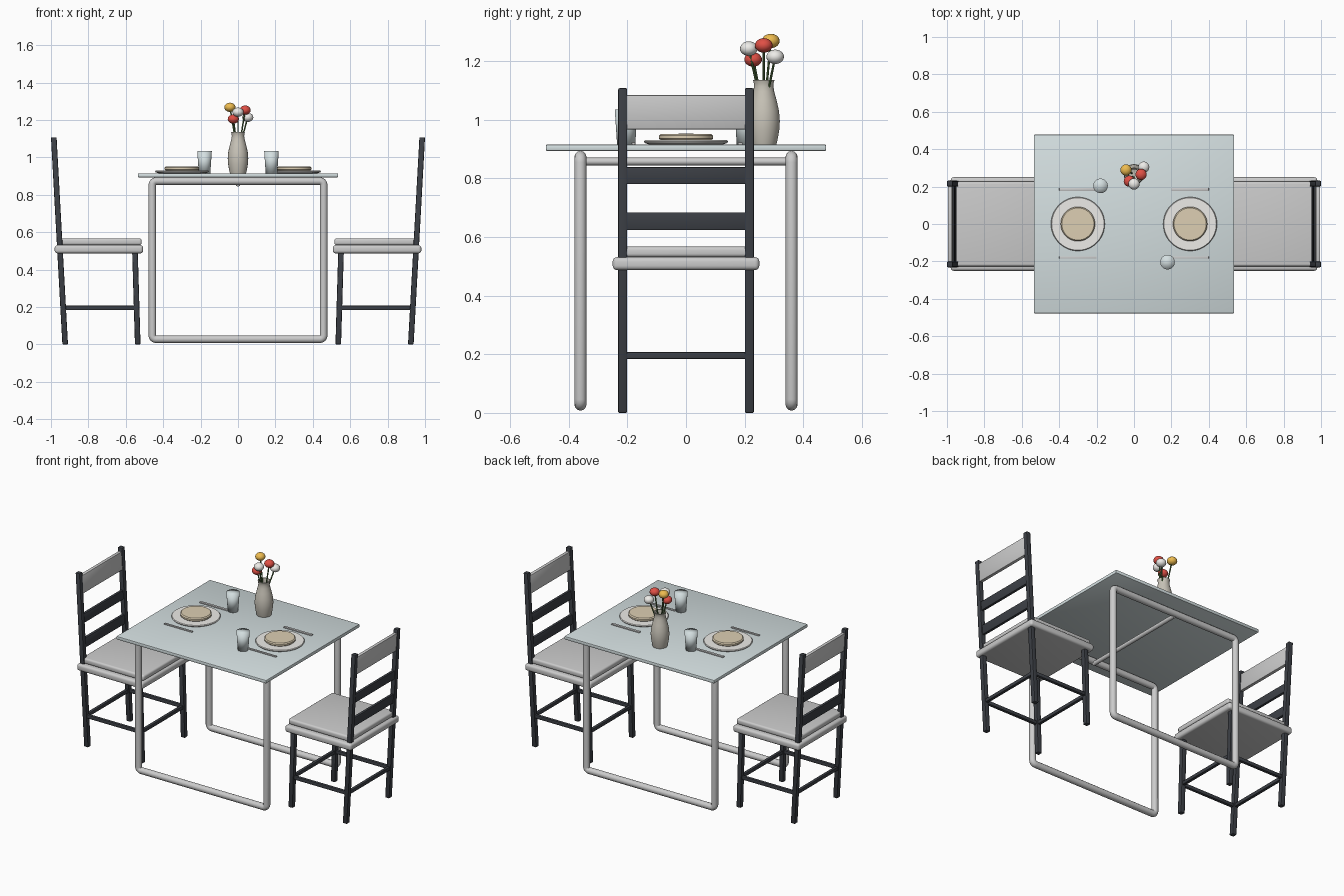
import bpy, bmesh, math
from mathutils import Vector, Matrix

if "Cube" in bpy.data.objects:
    bpy.data.objects.remove(bpy.data.objects["Cube"])


def mat(name, r, g, b):
    m = bpy.data.materials.new(name)
    m.diffuse_color = (r, g, b, 1)
    m.use_nodes = True
    m.node_tree.nodes["Principled BSDF"].inputs["Base Color"].default_value = m.diffuse_color
    return m


DARK = mat("dark_paint", 0.045, 0.05, 0.06)
GLASS = mat("pale_glass", 0.66, 0.74, 0.75)
CLAY = mat("clay", 0.58, 0.55, 0.48)
BEIGE = mat("beige", 0.72, 0.62, 0.45)
WHITE = mat("white", 0.85, 0.84, 0.81)
RED = mat("red", 0.75, 0.08, 0.06)
YELLOW = mat("yellow", 0.85, 0.5, 0.08)
GREEN = mat("stem_green", 0.08, 0.16, 0.05)


def finish(name, bm, material=None, angle=35):
    bmesh.ops.recalc_face_normals(bm, faces=bm.faces)
    me = bpy.data.meshes.new(name)
    bm.to_mesh(me)
    bm.free()
    me.shade_smooth()
    me.set_sharp_from_angle(angle=math.radians(angle))
    if material:
        me.materials.append(material)
    ob = bpy.data.objects.new(name, me)
    bpy.context.collection.objects.link(ob)
    return ob


def strut(name, p, q, sx, sy, material=None, bevel=0.0, seg=2):
    """Upright bar from p to q with level ends, so it can lean."""
    bm = bmesh.new()
    bmesh.ops.create_cube(bm, size=1)
    for v in bm.verts:
        end = Vector(q if v.co.z > 0 else p)
        v.co = end + Vector((v.co.x * sx, v.co.y * sy, 0))
    if bevel:
        bmesh.ops.bevel(bm, geom=bm.edges[:], offset=bevel, segments=seg,
                        profile=0.5, affect='EDGES')
    return finish(name, bm, material)


def box(name, x, y, z, material=None, bevel=0.0, seg=2):
    """Block given by its (low, high) range on each axis."""
    cx, cy = sum(x) / 2, sum(y) / 2
    return strut(name, (cx, cy, z[0]), (cx, cy, z[1]), abs(x[1] - x[0]),
                 abs(y[1] - y[0]), material, bevel, seg)


def lathe(name, profile, at, material=None, steps=40, angle=35):
    bm = bmesh.new()
    vs = [bm.verts.new((r, 0, z)) for r, z in profile]
    es = [bm.edges.new(e) for e in zip(vs, vs[1:])]
    bmesh.ops.spin(bm, geom=vs + es, cent=(0, 0, 0), axis=(0, 0, 1),
                   angle=math.tau, steps=steps)
    bmesh.ops.remove_doubles(bm, verts=bm.verts, dist=1e-5)
    ob = finish(name, bm, material, angle)
    ob.location = at
    return ob


def rod(name, p, q, r, material=None, sides=16):
    p, q = Vector(p), Vector(q)
    d = q - p
    bm = bmesh.new()
    m = Matrix.Translation((p + q) / 2) @ d.to_track_quat('Z', 'Y').to_matrix().to_4x4()
    bmesh.ops.create_cone(bm, cap_ends=True, segments=sides, radius1=r,
                          radius2=r, depth=d.length, matrix=m)
    return finish(name, bm, material)


def tube_loop(name, y, hx, z0, z1, r, corner=0.02):
    """Closed rectangular tube with tight round corners."""
    pts = []
    for i, (sx, z, sz) in enumerate(((1, z1, -1), (-1, z1, -1), (-1, z0, 1), (1, z0, 1))):
        for k in range(5):
            a = math.radians(90 * i + 22.5 * k)
            pts.append((sx * (hx - corner) + corner * math.cos(a), y,
                        z + sz * corner + corner * math.sin(a)))
    cu = bpy.data.curves.new(name, 'CURVE')
    cu.dimensions = '3D'
    cu.bevel_depth = r
    cu.bevel_resolution = 4
    sp = cu.splines.new('POLY')
    sp.points.add(len(pts) - 1)
    for pt, co in zip(sp.points, pts):
        pt.co = (*co, 1)
    sp.use_cyclic_u = True
    sp.use_smooth = True
    bpy.context.collection.objects.link(bpy.data.objects.new(name, cu))


# Table: thin top, two tube frames, one cross rod
box("table_top", (-0.535, 0.535), (-0.478, 0.478), (0.893, 0.915), GLASS, 0.005)
for y, side in ((-0.36, "front"), (0.36, "back")):
    tube_loop(side + "_table_frame", y, 0.458, 0.028, 0.873, 0.0205)
rod("table_cross_rod", (0, -0.36, 0.857), (0, 0.36, 0.857), 0.013)


def post_x(z):
    return 0.924 + 0.055 * z


def leg_x(z):
    return 0.536 + 0.03 * z


# Chairs, mirrored left and right
for s, side in ((1, "right"), (-1, "left")):
    n = side + "_chair_"
    box(n + "seat", (s * 0.507, s * 0.98), (-0.25, 0.25), (0.487, 0.531), None, 0.015, 4)
    box(n + "cushion", (s * 0.515, s * 0.962), (-0.226, 0.226), (0.531, 0.567), None, 0.012, 4)
    for y in (-0.216, 0.216):
        strut(n + "back_post", (s * post_x(0), y, 0), (s * post_x(1.107), y, 1.107),
              0.03, 0.031, DARK, 0.005)
        strut(n + "front_leg", (s * leg_x(0), y, 0), (s * leg_x(0.5), y, 0.5),
              0.03, 0.031, DARK, 0.005)
        box(n + "side_stretcher", (s * leg_x(0.195), s * post_x(0.195)),
            (y - 0.01, y + 0.01), (0.184, 0.207), DARK, 0.004)
    for x in (leg_x(0.195), post_x(0.195)):
        box(n + "cross_stretcher", (s * x - 0.01, s * x + 0.01), (-0.21, 0.21),
            (0.184, 0.207), DARK, 0.004)
    # Back slats follow the lean of the posts
    for z0, z1, m, w in ((0.623, 0.684, DARK, 0.018), (0.78, 0.838, DARK, 0.018),
                         (0.967, 1.083, None, 0.022)):
        strut(n + "back_slat", (s * post_x(z0), 0, z0), (s * post_x(z1), 0, z1),
              w, 0.42, m, 0.004)

# Place settings
T = 0.915
for s, side in ((1, "right"), (-1, "left")):
    at = (s * 0.3, 0, T)
    lathe(side + "_plate", [(0, 0), (0.125, 0), (0.14, 0.005), (0.144, 0.011),
                            (0.14, 0.015), (0, 0.015)], at, WHITE, 48)
    lathe(side + "_bread", [(0, 0.015), (0.086, 0.015), (0.092, 0.02), (0.092, 0.03),
                            (0.086, 0.036), (0, 0.037)], at, BEIGE, 48)
    for y, w, part in ((0.185, 0.016, "_fork"), (-0.179, 0.012, "_knife")):
        box(side + part, (s * 0.2, s * 0.4), (y - w / 2, y + w / 2), (T, T + 0.008), None, 0.002)
    lathe(side + "_tumbler", [(0, 0), (0.031, 0), (0.039, 0.12), (0, 0.12)],
          (s * 0.179, -s * 0.204, T), GLASS, 32, 100)

# Vase
VY = 0.265
lathe("vase", [(0, 0), (0.043, 0), (0.047, 0.015), (0.053, 0.05), (0.055, 0.08),
               (0.052, 0.115), (0.044, 0.15), (0.036, 0.18), (0.033, 0.198),
               (0.034, 0.21), (0.037, 0.22), (0.032, 0.22), (0.028, 0.2),
               (0.03, 0.17), (0, 0.16)], (0, VY, T), CLAY, 40, 50)

# Flowers
for x, y, z, m in ((-0.043, 0.289, 1.268, YELLOW), (0.038, 0.265, 1.253, RED),
                   (0.0, 0.214, 1.242, WHITE), (-0.025, 0.229, 1.205, RED),
                   (0.052, 0.304, 1.214, WHITE)):
    rod("flower_stem", (x * 0.2, VY + (y - VY) * 0.2, 1.06), (x, y, z), 0.004, GREEN, 8)
    bm = bmesh.new()
    bmesh.ops.create_uvsphere(bm, u_segments=20, v_segments=12, radius=0.03)
    bmesh.ops.scale(bm, vec=(1, 1, 0.82), verts=bm.verts)
    finish("flower_head", bm, m, 60).location = (x, y, z)
